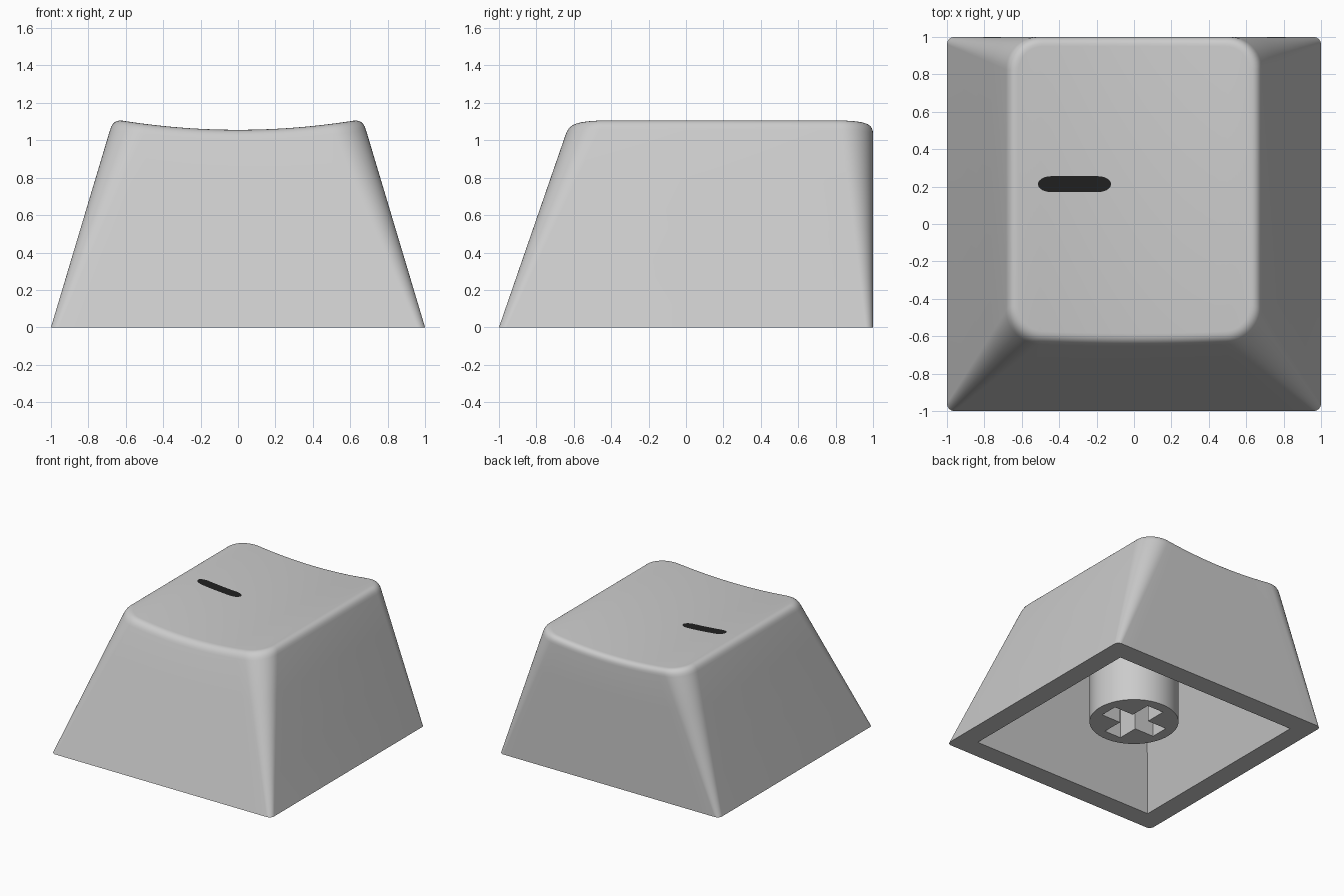
import bpy, bmesh, math
from mathutils import Vector

if "Cube" in bpy.data.objects:
    bpy.data.objects.remove(bpy.data.objects["Cube"])

ARC, STRAIGHT = 12, 16


def dish(x):
    """Height of the scooped top surface."""
    return 1.056 + 0.128 * x * x


def half(hw, y, r, sign):
    """Right-to-left half outline: corner arc, straight edge, corner arc."""
    arc = [(math.cos(a), math.sin(a)) for a in
           (math.pi / 2 * i / ARC for i in range(ARC + 1))]
    cx, cy = hw - r, y - sign * r
    pts = [(cx + r * c, cy + sign * r * s) for c, s in arc]
    pts += [(cx - 2 * cx * i / STRAIGHT, y) for i in range(1, STRAIGHT)]
    pts += [(-cx - r * c, cy + sign * r * s) for c, s in reversed(arc)]
    return pts


def ring(hw, y0, y1, r):
    return half(hw, y1, r, 1) + half(hw, y0, r, -1)[::-1]


def on_dish(points):
    out = []
    for x, y in points:
        z = dish(x)
        # keep the sloped front wall planar along the curved rim
        if y < -0.3:
            y += 0.346 * (z - 1.113)
        out.append(Vector((x, y, z)))
    return out


def finish(bm, name):
    bmesh.ops.recalc_face_normals(bm, faces=bm.faces)
    me = bpy.data.meshes.new(name)
    bm.to_mesh(me)
    bm.free()
    ob = bpy.data.objects.new(name, me)
    bpy.context.collection.objects.link(ob)
    return ob


def activate(ob):
    bpy.ops.object.select_all(action='DESELECT')
    ob.select_set(True)
    bpy.context.view_layer.objects.active = ob


def cut(ob, cutter):
    cutter.hide_render = True
    mod = ob.modifiers.new("cut", 'BOOLEAN')
    mod.object, mod.operation, mod.solver = cutter, 'DIFFERENCE', 'EXACT'
    activate(ob)
    bpy.ops.object.modifier_apply(modifier=mod.name)
    bpy.data.objects.remove(cutter, do_unlink=True)


def smooth(ob, deg=30):
    activate(ob)
    bpy.ops.object.shade_smooth_by_angle(angle=math.radians(deg))


def prism(outline0, outline1, z0, z1, name):
    """Closed solid between two outlines of equal length."""
    bm = bmesh.new()
    a = [bm.verts.new((x, y, z0)) for x, y in outline0]
    b = [bm.verts.new((x, y, z1)) for x, y in outline1]
    n = len(a)
    for i in range(n):
        j = (i + 1) % n
        bm.faces.new((a[i], a[j], b[j], b[i]))
    bm.faces.new(a[::-1])
    bm.faces.new(b)
    return finish(bm, name)


# Cap body: lofted walls, rounded rim, scooped top
base = [Vector((x, y, 0)) for x, y in ring(1.0, -1.0, 1.0, 0.04)]
corner = on_dish(ring(0.667, -0.615, 1.0, 0.18))
inset = on_dish(ring(0.617, -0.565, 0.95, 0.13))
wall = [b.lerp(c, 0.95) for b, c in zip(base, corner)]
loops = [base] + [[b.lerp(w, t) for b, w in zip(base, wall)] for t in (0.25, 0.5, 0.75)]
for k in range(7):
    t = k / 6
    loops.append([w * (1 - t) ** 2 + c * 2 * t * (1 - t) + i * t * t
                  for w, c, i in zip(wall, corner, inset)])
bm = bmesh.new()
rows = [[bm.verts.new(p) for p in loop] for loop in loops]
n = len(base)
for lo, hi in zip(rows, rows[1:]):
    for i in range(n):
        j = (i + 1) % n
        bm.faces.new((lo[i], lo[j], hi[j], hi[i]))
top = rows[-1]
for i in range(n // 2 - 1):
    bm.faces.new((top[i], top[i + 1], top[n - 2 - i], top[n - 1 - i]))
bm.faces.new(rows[0][::-1])
cap = finish(bm, "cap_body")


# Hollow underside with tapered walls
def rect(hw, y0, y1):
    return [(-hw, y0), (hw, y0), (hw, y1), (-hw, y1)]


zb, zt = -0.1, 0.9
cut(cap, prism(rect(0.835 - 0.3 * zb, -0.835 + 0.346 * zb, 0.835),
               rect(0.835 - 0.3 * zt, -0.835 + 0.346 * zt, 0.835),
               zb, zt, "cavity_cutter"))
smooth(cap)

# Round mounting stem with a cross-shaped socket
circle = [(0.335 * math.cos(a), 0.335 * math.sin(a)) for a in
          (2 * math.pi * i / 64 for i in range(64))]
stem = prism(circle, circle, 0.12, 0.95, "mounting_stem")
L, w = 0.25, 0.075
cross = []
for q in range(4):
    c, s = round(math.cos(q * math.pi / 2)), round(math.sin(q * math.pi / 2))
    cross += [(c * x - s * y, s * x + c * y) for x, y in ((L, -w), (L, w), (w, w))]
cut(stem, prism(cross, cross, 0.0, 0.6, "socket_cutter"))
smooth(stem)

# Dark rounded bar inlaid on the top, following the scoop
bm = bmesh.new()
prev = None
STEPS = 32
for i in range(STEPS + 1):
    u = -math.cos(math.pi * i / STEPS)
    x = -0.318 + 0.195 * u
    e = max(0.0, (abs(x + 0.318) - 0.125) / 0.07)
    h = 0.042 * math.sqrt(max(0.0, 1 - e * e)) + 0.0005
    pair = [bm.verts.new((x, 0.213 + s * h, dish(x) + 0.003)) for s in (-1, 1)]
    if prev:
        bm.faces.new((prev[0], pair[0], pair[1], prev[1]))
    prev = pair
bar = finish(bm, "top_bar_mark")
if bar.data.polygons[0].normal.z < 0:
    bar.data.flip_normals()
mat = bpy.data.materials.new("dark_inlay")
mat.diffuse_color = (0.015, 0.015, 0.015, 1)
mat.use_nodes = True
mat.node_tree.nodes["Principled BSDF"].inputs["Base Color"].default_value = mat.diffuse_color
bar.data.materials.append(mat)
smooth(bar)
